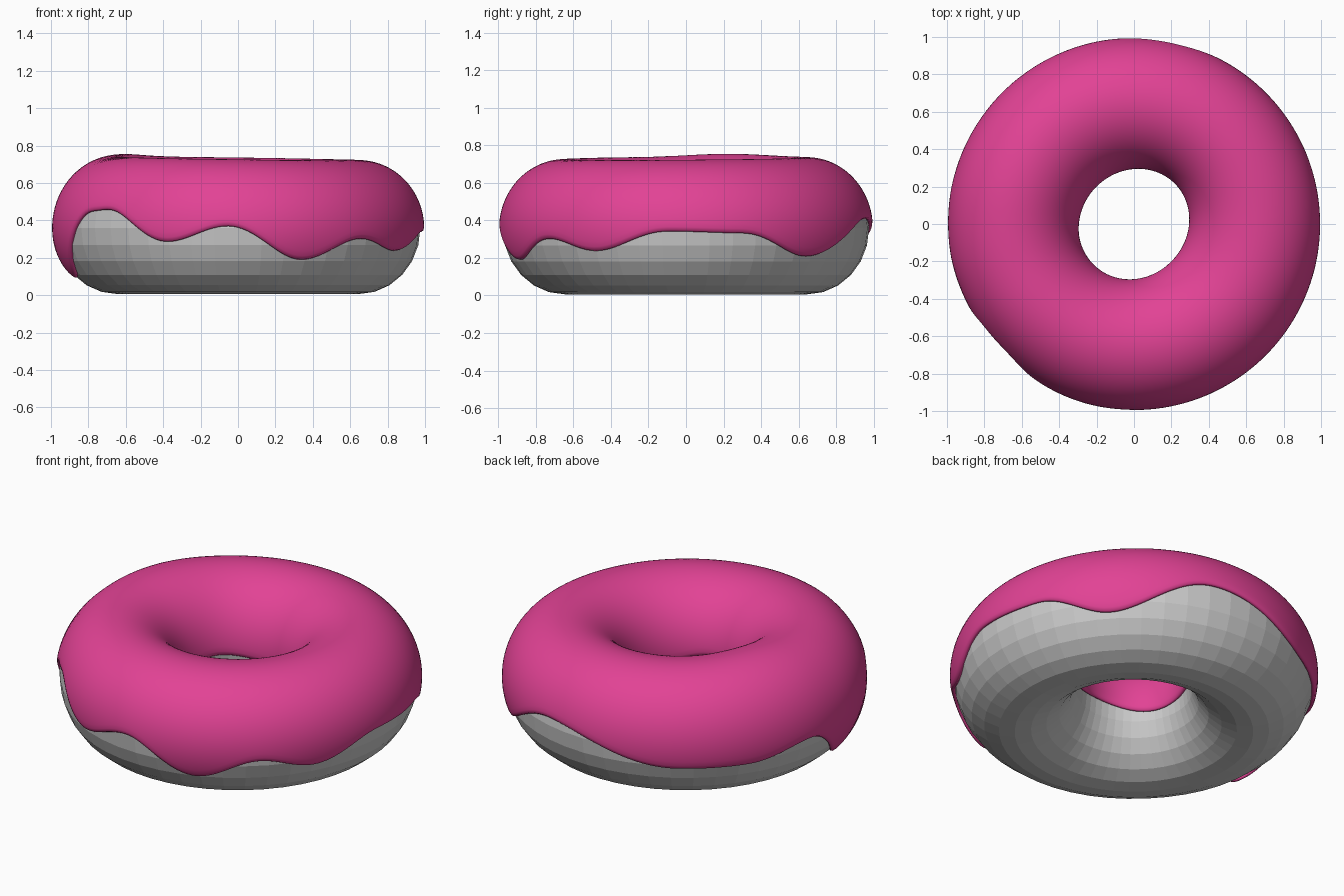
import bpy, math
from math import sin, cos, pi, radians, degrees, exp

cube = bpy.data.objects.get("Cube")
if cube:
    bpy.data.objects.remove(cube)

RING, TUBE_W, TUBE_H, MID_Z = 0.645, 0.33, 0.352, 0.358
ICING = 0.022

# Outer drip line: (angle in degrees, height), alternating peaks and drips
DRIPS = [(-136, 0.46), (-113, 0.28), (-93, 0.37), (-69, 0.18), (-48, 0.30),
         (-30, 0.23), (-6, 0.34), (18, 0.33), (42, 0.20), (76, 0.41),
         (122, 0.25), (145, 0.25), (169, 0.32), (190, 0.08), (216, 0.45), (224, 0.46)]


def material(name, color):
    mat = bpy.data.materials.new(name)
    mat.use_nodes = True
    mat.diffuse_color = (*color, 1)
    mat.node_tree.nodes["Principled BSDF"].inputs["Base Color"].default_value = (*color, 1)
    return mat


def bump(theta, center, width):
    d = (degrees(theta) - center + 180) % 360 - 180
    return exp(-(d / width) ** 2)


def surface(theta, phi, offset):
    """Point on the slightly uneven ring, pushed out by offset."""
    c, s = cos(phi), sin(phi)
    r = RING + (TUBE_W + offset) * c
    r += 0.012 * sin(2 * theta) * max(0, -c)
    r -= 0.012 * bump(theta, 225, 22) * max(0, c)
    z = MID_Z + (TUBE_H + offset) * s
    z += (0.01 * cos(theta - radians(150)) + 0.014 * bump(theta, 160, 25)) * max(0, s)
    return (r * cos(theta), r * sin(theta), z)


def drip_height(theta):
    """Eased height of the outer icing edge at an angle."""
    start = DRIPS[0][0]
    a = (degrees(theta) - start) % 360 + start
    for (a0, z0), (a1, z1) in zip(DRIPS, DRIPS[1:]):
        if a <= a1:
            t = (1 - cos(pi * (a - a0) / (a1 - a0))) / 2
            return z0 + (z1 - z0) * t
    return DRIPS[-1][1]


def ring_mesh(name, rows, closed, mat):
    """Skin a list of equal-length cross sections into a closed ring."""
    n, m = len(rows), len(rows[0])
    verts = [p for row in rows for p in row]
    faces = []
    for i in range(n):
        k = (i + 1) % n
        for j in range(m if closed else m - 1):
            l = (j + 1) % m
            faces.append((i * m + j, k * m + j, k * m + l, i * m + l))
    mesh = bpy.data.meshes.new(name)
    mesh.from_pydata(verts, [], faces)
    mesh.materials.append(mat)
    obj = bpy.data.objects.new(name, mesh)
    bpy.context.collection.objects.link(obj)
    return obj


# Dough: faceted ring
SEG, SIDES = 48, 24
dough_rows = [[surface(2 * pi * i / SEG, 2 * pi * j / SIDES, 0) for j in range(SIDES)]
              for i in range(SEG)]
ring_mesh("dough", dough_rows, True, material("plain_grey", (0.6, 0.6, 0.6)))

# Icing: shell from the outer drip line over the top and into the hole
COLS, STEPS = 120, 24
icing_rows = []
for i in range(COLS):
    theta = 2 * pi * i / COLS
    height = TUBE_H + ICING
    outer = math.asin((drip_height(theta) - MID_Z) / height)
    inner_z = 0.33 + 0.02 * sin(3 * theta)
    inner = pi - math.asin((inner_z - MID_Z) / height)
    icing_rows.append([surface(theta, outer + (inner - outer) * j / STEPS, ICING)
                       for j in range(STEPS + 1)])
icing = ring_mesh("icing", icing_rows, False, material("pink_icing", (0.76, 0.055, 0.30)))
for poly in icing.data.polygons:
    poly.use_smooth = True
solid = icing.modifiers.new("thickness", 'SOLIDIFY')
solid.thickness = 0.03
solid.offset = -1
smooth = icing.modifiers.new("rounding", 'SUBSURF')
smooth.levels = smooth.render_levels = 1
